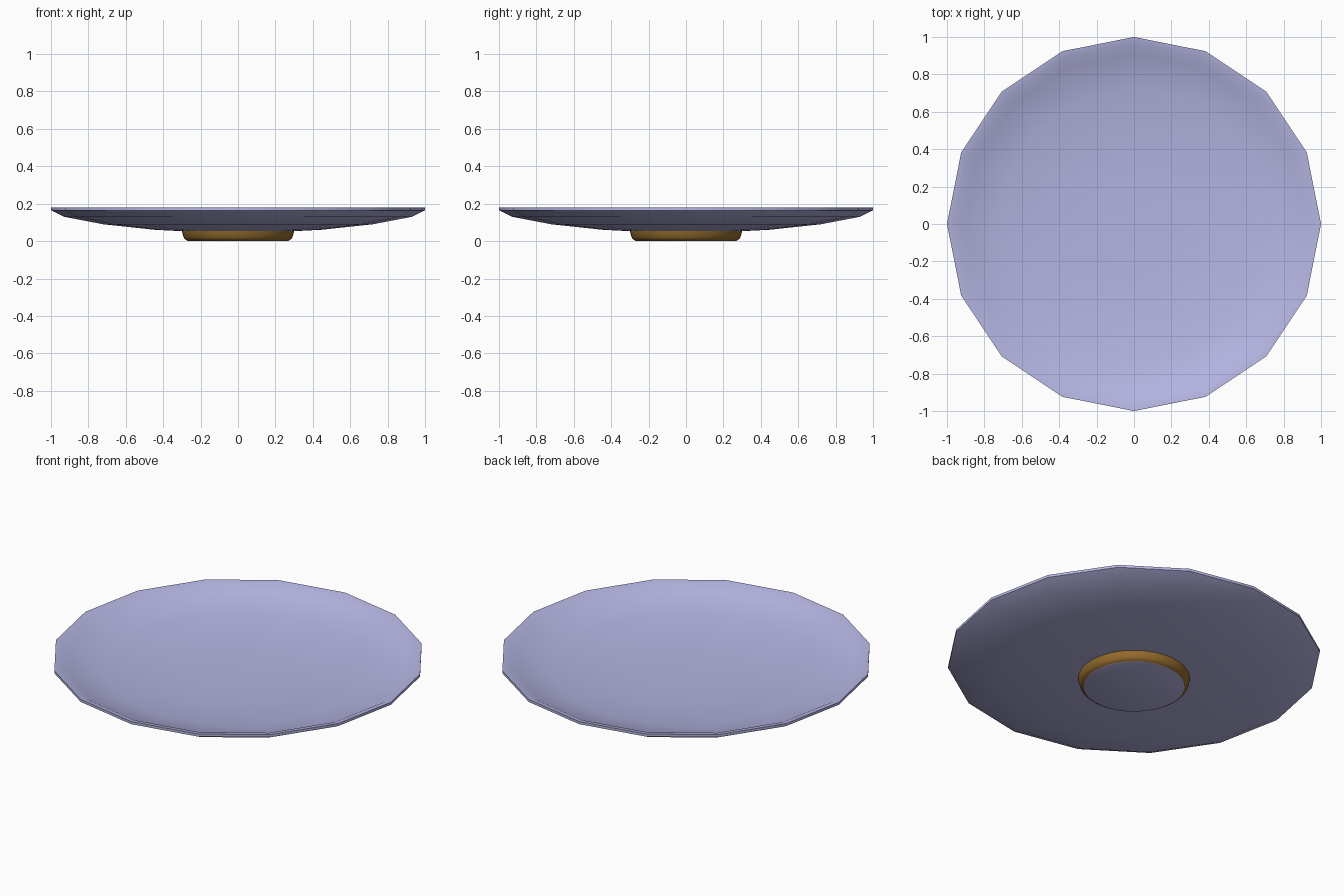
import bpy, bmesh, math

if "Cube" in bpy.data.objects:
    bpy.data.objects.remove(bpy.data.objects["Cube"])

def material(name, col):
    m = bpy.data.materials.new(name)
    m.diffuse_color = (*col, 1)
    m.use_nodes = True
    m.node_tree.nodes["Principled BSDF"].inputs["Base Color"].default_value = m.diffuse_color
    return m

lavender = material("lavender glaze", (0.46, 0.46, 0.76))
brown = material("brown clay", (0.30, 0.15, 0.025))

def lathe(name, profile, sides, mat, angle):
    """Spin (radius, z) points about z; radius 0 gives a single pole."""
    bm = bmesh.new()
    rings = []
    for r, z in profile:
        if r == 0:
            rings.append([bm.verts.new((0, 0, z))] * sides)
        else:
            rings.append([bm.verts.new((r * math.cos(2 * math.pi * i / sides),
                                        r * math.sin(2 * math.pi * i / sides), z))
                          for i in range(sides)])
    for a, b in zip(rings, rings[1:]):
        for i in range(sides):
            j = (i + 1) % sides
            vs = list(dict.fromkeys((a[i], a[j], b[j], b[i])))
            bm.faces.new(vs)
    bmesh.ops.recalc_face_normals(bm, faces=bm.faces)
    me = bpy.data.meshes.new(name)
    bm.to_mesh(me)
    bm.free()
    me.materials.append(mat)
    ob = bpy.data.objects.new(name, me)
    bpy.context.collection.objects.link(ob)
    bpy.ops.object.select_all(action='DESELECT')
    ob.select_set(True)
    bpy.context.view_layer.objects.active = ob
    bpy.ops.object.shade_smooth_by_angle(angle=math.radians(angle))
    return ob

# shallow sixteen-sided dish with a thin rim
lathe("dish", [(0, .053), (.30, .053), (.45, .061), (.72, .09), (.93, .13), (1, .165),
               (1, .18), (.965, .175), (.91, .147), (.72, .108), (.45, .08), (.25, .074), (0, .073)],
      16, lavender, 40)

# foot: brown outer wall with a lavender underside
foot = lathe("foot", [(.30, .056), (.297, .04), (.29, .018), (.283, .01), (.27, .002),
                      (.265, 0), (0, 0)], 48, brown, 50)
foot.data.materials.append(lavender)
for p in foot.data.polygons:
    if p.center.z < 0.0015:
        p.material_index = 1
